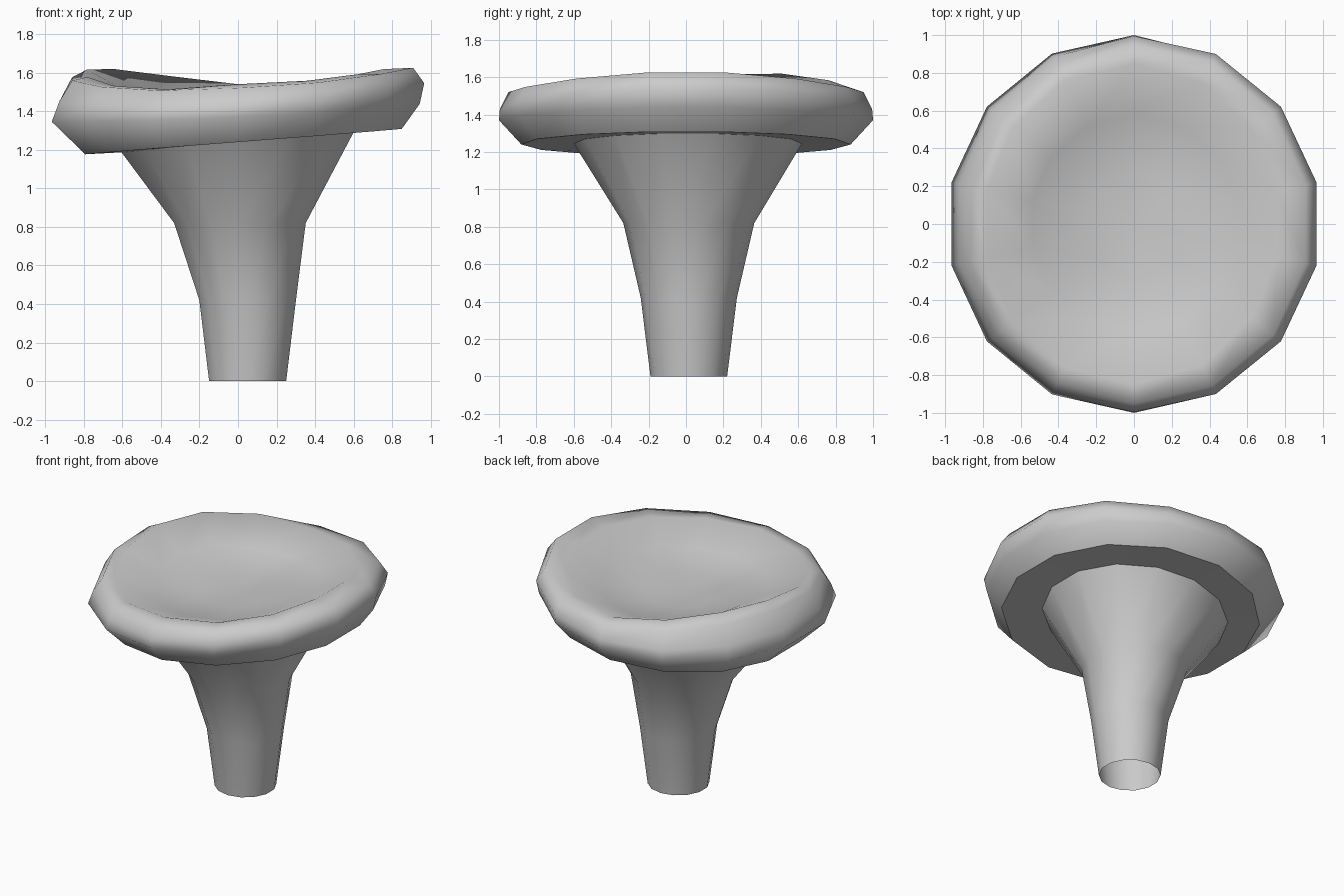
import bpy, bmesh
from math import cos, sin, pi

SIDES = 14

cube = bpy.data.objects.get("Cube")
if cube:
    bpy.data.objects.remove(cube, do_unlink=True)

grey = bpy.data.materials.new("plain_grey")
grey.use_nodes = True
grey.diffuse_color = (0.6, 0.6, 0.6, 1)
grey.node_tree.nodes["Principled BSDF"].inputs["Base Color"].default_value = (0.6, 0.6, 0.6, 1)


def blend(values, u):
    """Quadratic through the left, middle and right values."""
    left, mid, right = values
    return mid + (right - left) / 2 * u + ((left + right) / 2 - mid) * u * u


def add_ring(bm, radius, height, centre=(0, 0), twist=0):
    """Ring whose radius and height vary from left to right."""
    verts = []
    for k in range(SIDES):
        a = pi / 2 + 2 * pi * k / SIDES
        u, v = cos(a), sin(a)
        r = blend(radius, u)
        z = blend(height, u) + twist * v * max(0, -u)
        verts.append(bm.verts.new((centre[0] + r * u, centre[1] + r * v, z)))
    return verts


def bridge(bm, lower, upper):
    for k in range(SIDES):
        n = (k + 1) % SIDES
        bm.faces.new((lower[k], lower[n], upper[n], upper[k]))


def finish(bm, name, sharp_ring=None):
    for f in bm.faces:
        f.smooth = True
    if sharp_ring:
        for k in range(SIDES):
            bm.edges.get((sharp_ring[k], sharp_ring[(k + 1) % SIDES])).smooth = False
    mesh = bpy.data.meshes.new(name)
    bm.to_mesh(mesh)
    bm.free()
    mesh.materials.append(grey)
    bpy.context.collection.objects.link(bpy.data.objects.new(name, mesh))


# Flared pedestal, open at the floor, meeting the tilted underside
STEM_TOP = ((0.62, 0.61, 0.62), (1.185, 1.245, 1.3), (0, 0.01))
bm = bmesh.new()
rings = [add_ring(bm, (r,) * 3, (z,) * 3, (x, 0.015))
         for r, z, x in ((0.205, 0, 0.05), (0.257, 0.42, 0.05), (0.35, 0.82, 0.01))]
rings.append(add_ring(bm, *STEM_TOP))
for a, b in zip(rings, rings[1:]):
    bridge(bm, a, b)
finish(bm, "pedestal")

# Dished seat: underside, rounded rim, crest, then the hollow
bm = bmesh.new()
rings = [add_ring(bm, *STEM_TOP)]
SEAT = (
    ((0.81, 0.88, 0.87), (1.175, 1.24, 1.31), 0),
    ((0.99, 1.0, 0.965), (1.345, 1.37, 1.44), 0),
    ((0.95, 0.995, 0.99), (1.45, 1.43, 1.55), 0),
    ((0.88, 0.95, 0.93), (1.57, 1.52, 1.63), 0.04),
    ((0.8, 0.85, 0.77), (1.6, 1.54, 1.622), 0.09),
    ((0.55, 0.58, 0.55), (1.49, 1.44, 1.51), 0.04),
    ((0.27, 0.28, 0.27), (1.43, 1.41, 1.44), 0),
)
for radius, height, twist in SEAT:
    rings.append(add_ring(bm, radius, height, twist=twist))
for a, b in zip(rings, rings[1:]):
    bridge(bm, a, b)
middle = bm.verts.new((0, 0, 1.405))
for k in range(SIDES):
    bm.faces.new((rings[-1][k], rings[-1][(k + 1) % SIDES], middle))
finish(bm, "seat", rings[1])
